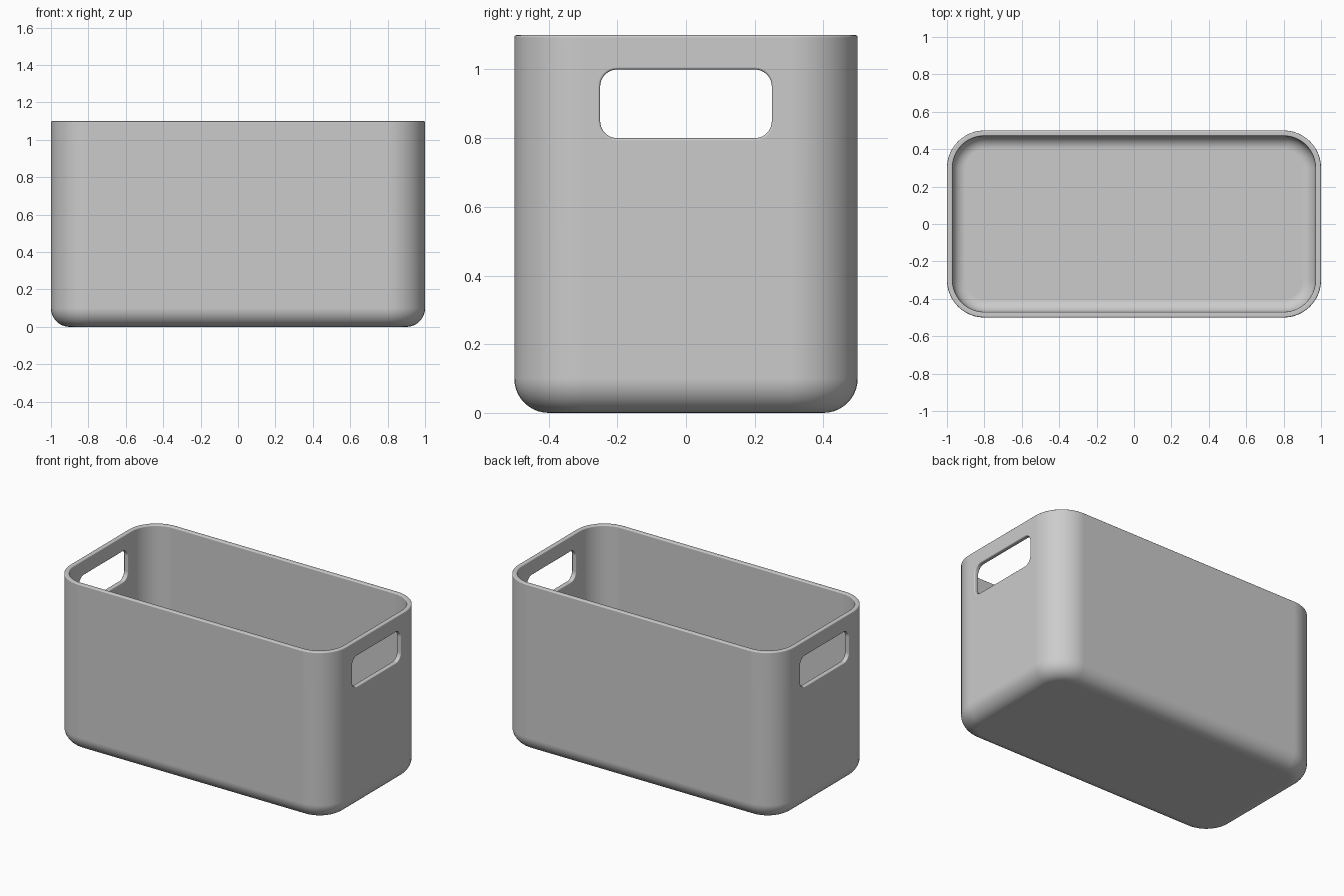
import bpy, bmesh
from math import sin, cos, pi, radians

cube = bpy.data.objects.get("Cube")
if cube:
    bpy.data.objects.remove(cube, do_unlink=True)

HX, HY, HEIGHT = 1.0, 0.5, 1.1       # half length, half depth, height
CORNER, FOOT, WALL = 0.2, 0.1, 0.03  # corner radius, base radius, thickness


def rounded_rect(hx, hy, r, steps):
    """Counter-clockwise outline of a rounded rectangle."""
    points = []
    for q, (sx, sy) in enumerate(((1, 1), (-1, 1), (-1, -1), (1, -1))):
        for i in range(steps + 1):
            a = (q + i / steps) * pi / 2
            points.append((sx * (hx - r) + r * cos(a), sy * (hy - r) + r * sin(a)))
    return points


def loft(name, rings):
    """Skin a stack of equal-length rings and cap both ends."""
    bm = bmesh.new()
    loops = [[bm.verts.new(p) for p in ring] for ring in rings]
    n = len(loops[0])
    for low, high in zip(loops, loops[1:]):
        for i in range(n):
            j = (i + 1) % n
            bm.faces.new((low[i], low[j], high[j], high[i]))
    bm.faces.new(loops[0][::-1])
    bm.faces.new(loops[-1])
    bmesh.ops.recalc_face_normals(bm, faces=bm.faces)
    mesh = bpy.data.meshes.new(name)
    bm.to_mesh(mesh)
    bm.free()
    obj = bpy.data.objects.new(name, mesh)
    bpy.context.collection.objects.link(obj)
    return obj


def fillet(inset, radius, steps=10):
    """Inset and height pairs from the floor edge up to the wall."""
    arc = [i / steps * pi / 2 for i in range(steps + 1)]
    return [(inset + radius * (1 - sin(a)), inset + radius * (1 - cos(a))) for a in arc]


# Bin shell: outside from base to rim, then inside from rim to floor
profile = fillet(0, FOOT) + [(0, HEIGHT), (WALL, HEIGHT)]
profile += fillet(WALL, FOOT - WALL)[::-1]
rings = [[(x, y, z) for x, y in rounded_rect(HX - d, HY - d, CORNER - d, 12)]
         for d, z in profile]
storage_bin = loft("storage_bin", rings)

# Handle cutter: one rounded bar through both ends
slot = rounded_rect(0.25, 0.1, 0.05, 8)
cutter = loft("handle_cutter", [[(x, y, z + 0.9) for y, z in slot] for x in (-1.2, 1.2)])
cutter.hide_render = True

cut = storage_bin.modifiers.new("handles", "BOOLEAN")
cut.operation, cut.solver, cut.object = "DIFFERENCE", "EXACT", cutter

# Soft edge on the rim and the handle openings
soft = storage_bin.modifiers.new("soft_edges", "BEVEL")
soft.width, soft.segments = 0.007, 3
soft.limit_method, soft.angle_limit = "ANGLE", radians(50)
soft.use_clamp_overlap = False

bpy.ops.object.select_all(action="DESELECT")
storage_bin.select_set(True)
bpy.context.view_layer.objects.active = storage_bin
for modifier in ("handles", "soft_edges"):
    bpy.ops.object.modifier_apply(modifier=modifier)
bpy.data.objects.remove(cutter, do_unlink=True)

# Grey plastic
grey = bpy.data.materials.new("light_grey_plastic")
grey.use_nodes = True
colour = (0.6, 0.6, 0.6, 1)
grey.diffuse_color = colour
grey.node_tree.nodes["Principled BSDF"].inputs["Base Color"].default_value = colour
storage_bin.data.materials.clear()
storage_bin.data.materials.append(grey)

bpy.ops.object.shade_smooth_by_angle(angle=radians(40))
storage_bin.modifiers.new("clean_shading", "WEIGHTED_NORMAL").keep_sharp = True
